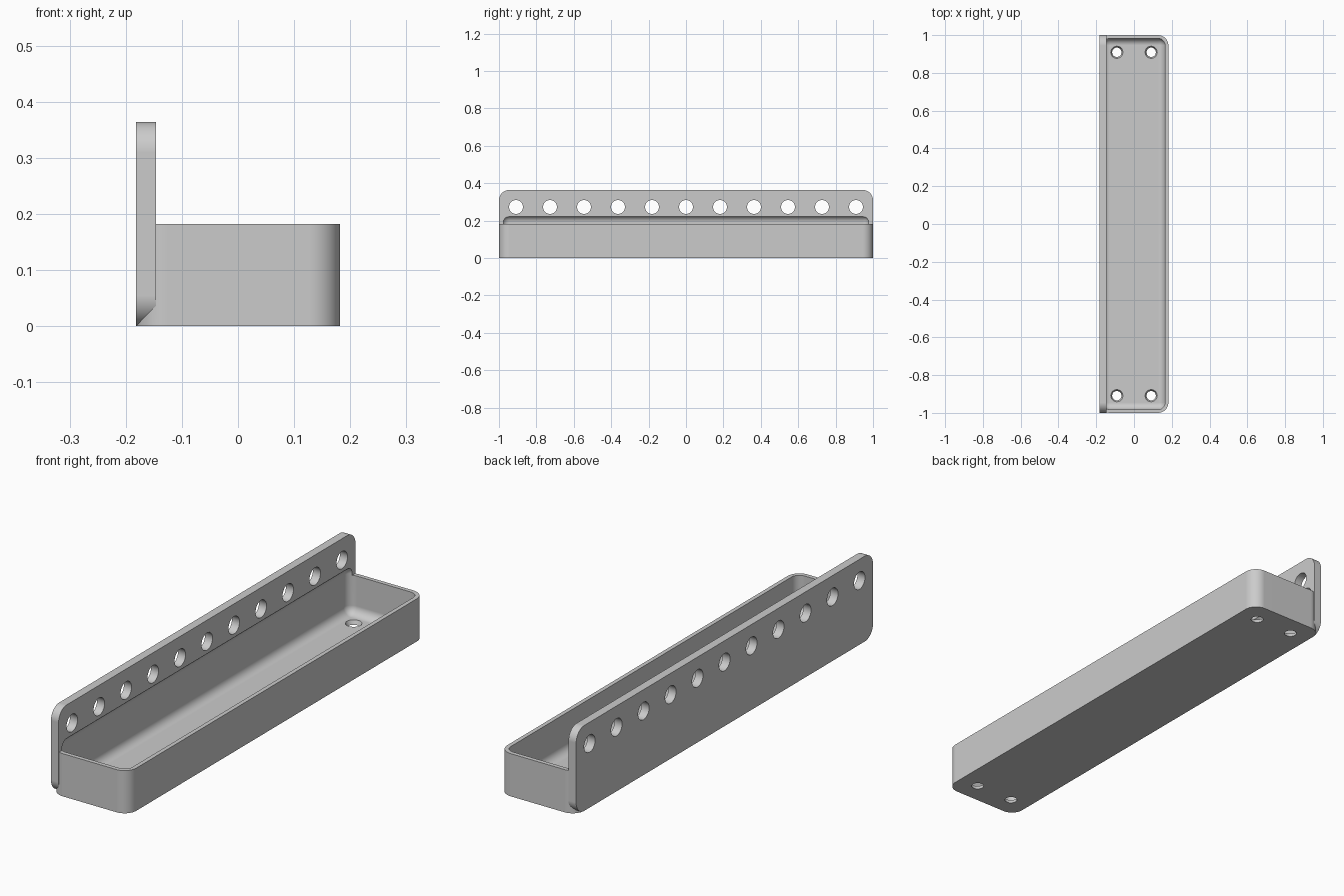
import bpy
import bmesh
import math
from mathutils import Matrix, Vector

cube = bpy.data.objects.get("Cube")
if cube:
    bpy.data.objects.remove(cube, do_unlink=True)

HALF_WIDTH = 0.182
THICK = 0.036      # back plate thickness
WALL = 0.018       # tray wall and floor thickness
TRAY_TOP = 0.182
PLATE_TOP = 0.364
PITCH = 2 / 11     # spacing of the plate holes

grey = bpy.data.materials.new("plain grey")
grey.use_nodes = True
grey.diffuse_color = (0.6, 0.6, 0.6, 1)
grey.node_tree.nodes["Principled BSDF"].inputs["Base Color"].default_value = grey.diffuse_color


def make_object(name, bm):
    bmesh.ops.recalc_face_normals(bm, faces=bm.faces)
    mesh = bpy.data.meshes.new(name)
    bm.to_mesh(mesh)
    bm.free()
    mesh.materials.append(grey)
    obj = bpy.data.objects.new(name, mesh)
    bpy.context.collection.objects.link(obj)
    return obj


def rounded_box(name, low, high, radius, axis=None):
    """Box with rounded edges: those along one axis, or all of them."""
    low, high = Vector(low), Vector(high)
    bm = bmesh.new()
    bmesh.ops.create_cube(bm, size=1)
    bmesh.ops.scale(bm, vec=high - low, verts=bm.verts)
    bmesh.ops.translate(bm, vec=(low + high) / 2, verts=bm.verts)
    edges = [e for e in bm.edges if axis is None
             or abs(e.verts[0].co[axis] - e.verts[1].co[axis]) > 1e-4]
    bmesh.ops.bevel(bm, geom=edges, offset=radius, segments=10,
                    profile=0.5, affect='EDGES')
    return make_object(name, bm)


def add_drill(bm, centre, r_low, r_high, depth, turn=Matrix()):
    bmesh.ops.create_cone(bm, cap_ends=True, segments=32, radius1=r_low,
                          radius2=r_high, depth=depth,
                          matrix=Matrix.Translation(centre) @ turn)


def combine(obj, other, operation):
    """Apply a boolean and remove the helper."""
    mod = obj.modifiers.new(operation, 'BOOLEAN')
    mod.operation = operation
    mod.solver = 'EXACT'
    mod.object = other
    bpy.context.view_layer.objects.active = obj
    bpy.ops.object.modifier_apply(modifier=mod.name)
    bpy.data.objects.remove(other, do_unlink=True)


# Tray body and upright back plate
tray = rounded_box("tray_with_back_plate", (-HALF_WIDTH, -1, 0),
                   (HALF_WIDTH, 1, TRAY_TOP), 0.055, axis=2)
plate = rounded_box("back_plate", (-HALF_WIDTH, -1, 0),
                    (THICK - HALF_WIDTH, 1, PLATE_TOP), 0.055, axis=0)
combine(tray, plate, 'UNION')

# Filleted cavity, which also bites a shallow recess into the plate
inner = HALF_WIDTH - WALL
cavity = rounded_box("cavity_cutter", (-inner, WALL - 1, WALL),
                     (inner, 1 - WALL, 0.226), 0.036)
combine(tray, cavity, 'DIFFERENCE')

# Row of holes through the plate, and tapered screw holes in the floor
bm = bmesh.new()
sideways = Matrix.Rotation(math.pi / 2, 4, 'Y')
for i in range(-5, 6):
    add_drill(bm, (THICK / 2 - HALF_WIDTH, i * PITCH, 0.273),
              0.037, 0.037, 0.1, sideways)
for x in (-PITCH / 2, PITCH / 2):
    for y in (-5 * PITCH, 5 * PITCH):
        add_drill(bm, (x, y, WALL / 2), 0.021, 0.036, WALL * 2)
combine(tray, make_object("hole_cutter", bm), 'DIFFERENCE')

# Smooth fillets with crisp edges and flat faces
bpy.ops.object.select_all(action='DESELECT')
tray.select_set(True)
bpy.context.view_layer.objects.active = tray
bpy.ops.object.shade_smooth_by_angle(angle=math.radians(30))
normals = tray.modifiers.new("flat_faces", 'WEIGHTED_NORMAL')
normals.keep_sharp = True
